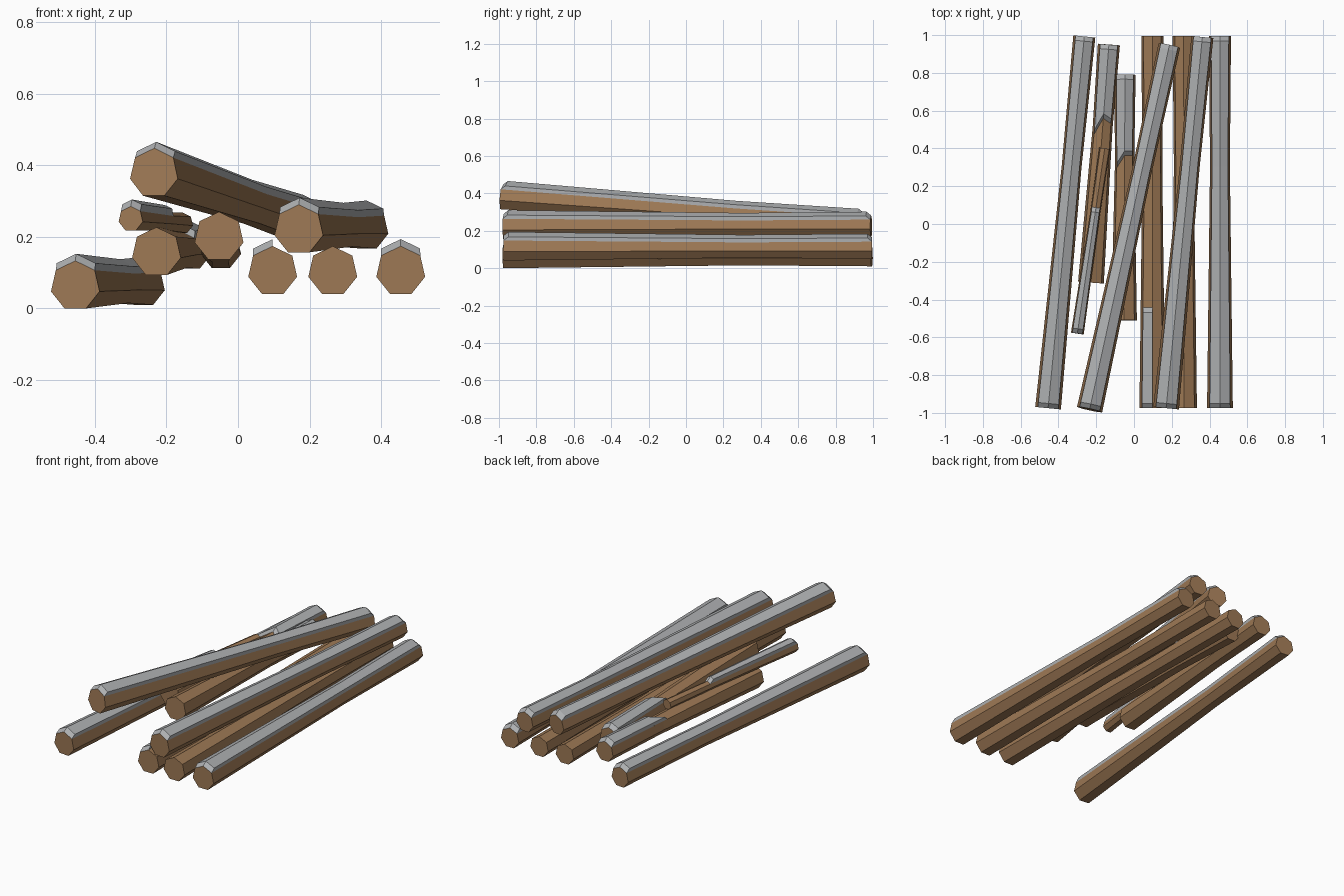
import bpy
import bmesh
import math
from mathutils import Vector

cube = bpy.data.objects.get("Cube")
if cube:
    bpy.data.objects.remove(cube, do_unlink=True)

SIDES = 7
STEP = math.tau / SIDES
WAIST_AT = 0.65      # where along a log it is thinnest
LIFT = 0.02          # snow thickness
CHAMFER = 0.025      # sloped length at each end of the snow


def material(name, colour):
    mat = bpy.data.materials.new(name)
    mat.use_nodes = True
    mat.diffuse_color = (*colour, 1)
    mat.node_tree.nodes["Principled BSDF"].inputs["Base Color"].default_value = (*colour, 1)
    return mat


WOOD = material("brown wood", (0.34, 0.19, 0.09))
SNOW = material("grey snow", (0.42, 0.43, 0.44))


def add_object(name, rows, mat, closed):
    """Skin rows of points into quads; closed rows become a capped tube."""
    bm = bmesh.new()
    verts = [[bm.verts.new(p) for p in row] for row in rows]
    count = len(rows[0])
    for near, far in zip(verts, verts[1:]):
        for j in range(count if closed else count - 1):
            n = (j + 1) % count
            bm.faces.new((near[j], near[n], far[n], far[j]))
    if closed:
        bm.faces.new(verts[0][::-1])
        bm.faces.new(verts[-1])
    bmesh.ops.remove_doubles(bm, verts=bm.verts[:], dist=0.0001)
    mesh = bpy.data.meshes.new(name)
    bm.to_mesh(mesh)
    bm.free()
    mesh.materials.append(mat)
    obj = bpy.data.objects.new(name, mesh)
    bpy.context.collection.objects.link(obj)


def make_log(name, front, back, r_front, r_back, snow=None, columns=(-1, 0, 1)):
    """snow = (start fraction for each column, end fraction)."""
    front, back = Vector(front), Vector(back)
    axis = back - front
    right = axis.cross(Vector((0, 0, 1))).normalized()
    up = right.cross(axis).normalized()
    r_waist = 0.9 * min(r_front, r_back)

    def point(t, i):
        if t < WAIST_AT:
            r = r_front + (r_waist - r_front) * t / WAIST_AT
        else:
            r = r_waist + (r_back - r_waist) * (t - WAIST_AT) / (1 - WAIST_AT)
        a = i * STEP
        return front + axis * t + (right * math.sin(a) + up * math.cos(a)) * r

    add_object(name, [[point(t, i) for i in range(SIDES)] for t in (0, WAIST_AT, 1)], WOOD, True)
    if not snow:
        return

    # Snow cap over the upper facets, sloping down at both ends
    starts, end = snow
    inset = CHAMFER / axis.length

    def row(ts, lift):
        base = [point(t, i) for t, i in zip(ts, columns)]
        top = [p + Vector((0, 0, lift)) for p in base]
        return [base[0], *top, base[-1]]

    n = len(columns)
    rows = [row(starts, 0), row([s + inset for s in starts], LIFT)]
    if max(starts) < WAIST_AT < end:
        rows.append(row([WAIST_AT] * n, LIFT))
    rows += [row([end - inset] * n, LIFT), row([end] * n, 0)]
    add_object(name + "_snow", rows, SNOW, False)


FULL = ((0, 0, 0), 1)

# Bottom layer
make_log("left_log", (-0.455, -0.975, 0.063), (-0.263, 0.993, 0.064), 0.07, 0.06, FULL)
make_log("right_log", (0.455, -0.975, 0.104), (0.455, 0.995, 0.104), 0.07, 0.06, FULL)
make_log("right_inner_log", (0.265, -0.975, 0.104), (0.263, 0.995, 0.104), 0.07, 0.06)
make_log("centre_log", (0.097, -0.975, 0.104), (0.097, 0.995, 0.104), 0.07, 0.06,
         ((0, 0), 0.27), (-1, 0))

# Short logs
make_log("short_log", (-0.053, -0.51, 0.2), (-0.048, 0.79, 0.165), 0.07, 0.058,
         ((0.62, 0.67, 0.67), 1))
make_log("short_left_log", (-0.228, -0.31, 0.157), (-0.133, 0.95, 0.165), 0.07, 0.06,
         ((0.62, 0.69, 0.67), 1))

# Upper layer
make_log("upper_right_log", (0.17, -0.975, 0.22), (0.362, 0.99, 0.222), 0.07, 0.06, FULL)
make_log("top_log", (-0.235, -0.982, 0.378), (0.187, 0.945, 0.236), 0.07, 0.06, FULL)
make_log("thin_branch", (-0.3, -0.58, 0.25), (-0.155, 0.4, 0.238), 0.035, 0.03,
         ((0, 0, 0), 0.68))
